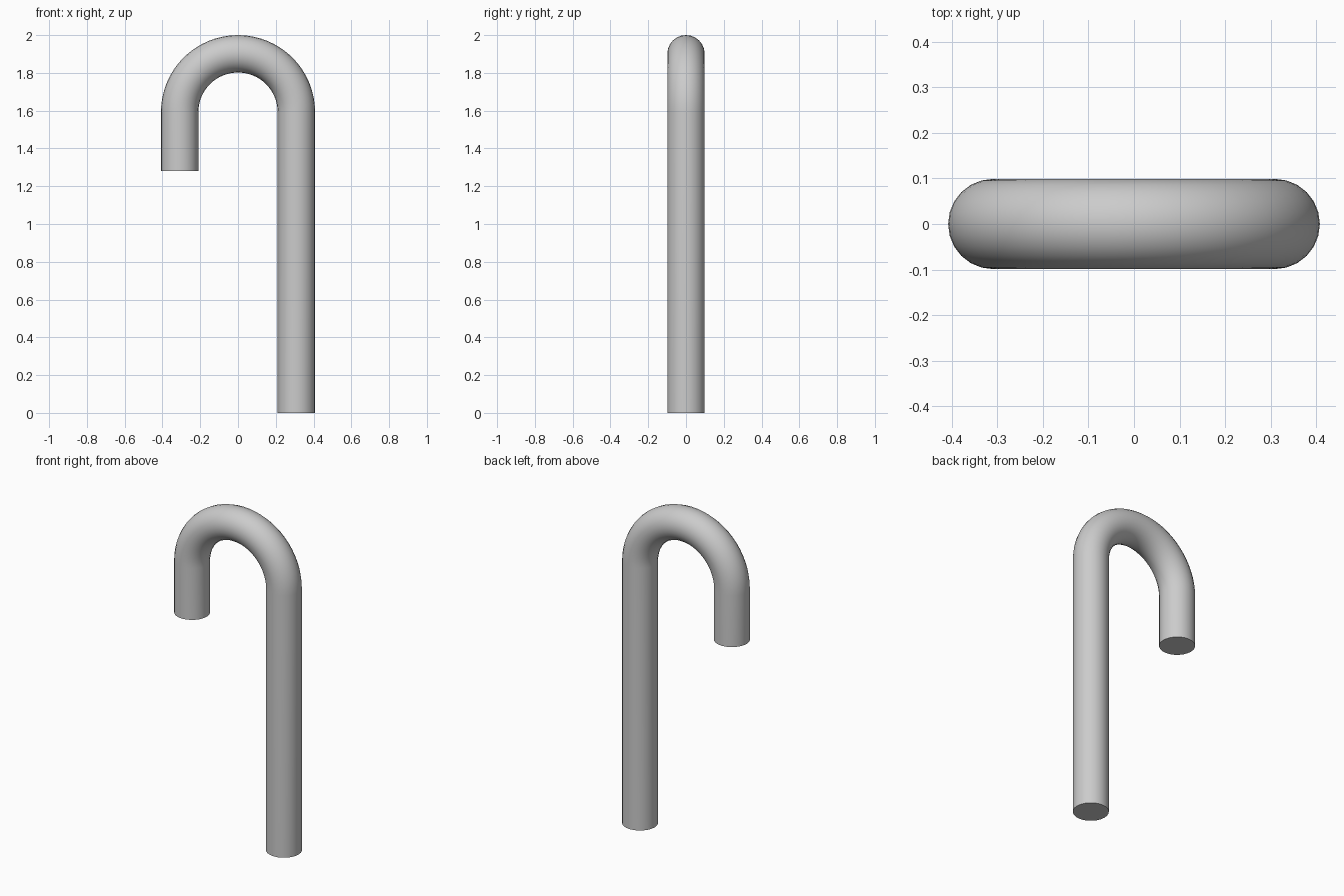
import bpy, bmesh
from math import sin, cos, pi, radians

if "Cube" in bpy.data.objects:
    bpy.data.objects.remove(bpy.data.objects["Cube"])

TUBE_R = 0.099    # tube thickness
BEND_R = 0.309    # centre-line radius of the hook
BEND_Z = 2.0 - BEND_R - TUBE_R
TIP_Z = 1.28
SIDES, STEPS = 24, 32

# Centre line: (x, z, bend angle) up the shaft, round the hook, down to the tip
path = [(BEND_R, 0.0, 0.0)]
for i in range(STEPS + 1):
    a = pi * i / STEPS
    path.append((BEND_R * cos(a), BEND_Z + BEND_R * sin(a), a))
path.append((-BEND_R, TIP_Z, pi))

# Sweep a round section along the centre line
bm = bmesh.new()
rings = []
for x, z, a in path:
    ring = []
    for k in range(SIDES):
        t = 2 * pi * k / SIDES
        out = TUBE_R * cos(t)
        ring.append(bm.verts.new((x + out * cos(a), TUBE_R * sin(t), z + out * sin(a))))
    rings.append(ring)
for lo, hi in zip(rings, rings[1:]):
    for k in range(SIDES):
        n = (k + 1) % SIDES
        bm.faces.new((lo[k], lo[n], hi[n], hi[k]))

# Flat end caps
bm.faces.new(rings[0][::-1])
bm.faces.new(rings[-1])
bmesh.ops.recalc_face_normals(bm, faces=bm.faces[:])

mesh = bpy.data.meshes.new("hooked_cane")
bm.to_mesh(mesh)
bm.free()
cane = bpy.data.objects.new("hooked_cane", mesh)
bpy.context.collection.objects.link(cane)

# Smooth tube with crisp cap edges
bpy.context.view_layer.objects.active = cane
cane.select_set(True)
bpy.ops.object.shade_smooth_by_angle(angle=radians(40))
